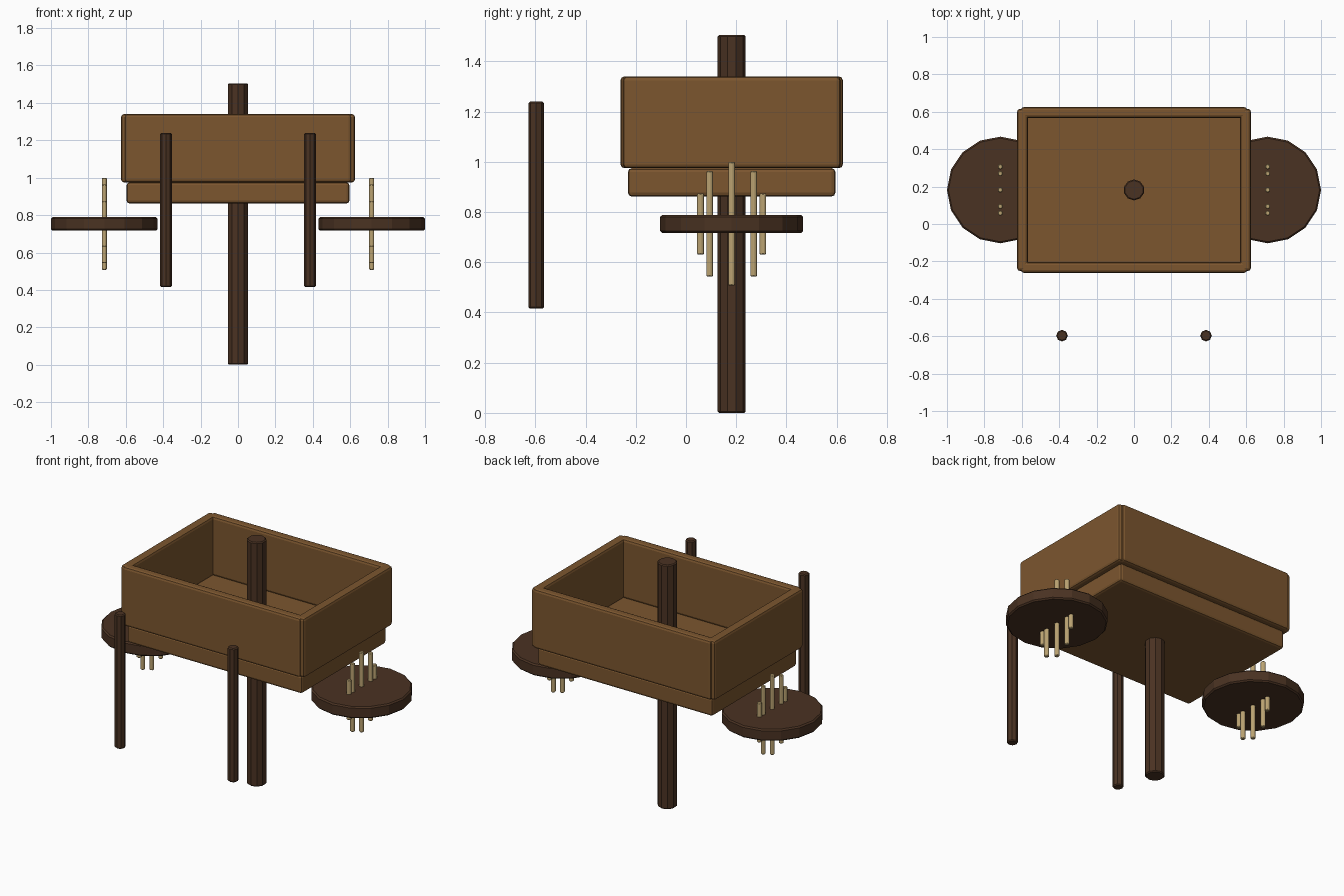
import bpy, math

if "Cube" in bpy.data.objects:
    bpy.data.objects.remove(bpy.data.objects["Cube"])

def mat(name, rgb):
    m = bpy.data.materials.new(name)
    m.diffuse_color = (*rgb, 1)
    m.use_nodes = True
    m.node_tree.nodes["Principled BSDF"].inputs["Base Color"].default_value = m.diffuse_color
    return m

WOOD = mat("warm wood", (0.20, 0.093, 0.028))
DARK = mat("dark wood", (0.068, 0.032, 0.016))
TAN = mat("pale wood", (0.50, 0.37, 0.17))
CY = 0.182      # y of the cart body and axle
WZ = 0.753      # wheel height

def finish(name, m, bevel, segments):
    o = bpy.context.object
    o.name = name
    o.data.materials.append(m)
    b = o.modifiers.new("bevel", "BEVEL")
    b.width, b.segments, b.limit_method = bevel, segments, "ANGLE"
    b.angle_limit = math.radians(50)
    return o

def box(name, lo, hi, m, bevel=0.015):
    bpy.ops.mesh.primitive_cube_add(size=1, location=[(a + b) / 2 for a, b in zip(lo, hi)])
    o = bpy.context.object
    o.scale = [b - a for a, b in zip(lo, hi)]
    bpy.ops.object.transform_apply(location=False, rotation=False, scale=True)
    return finish(name, m, bevel, 2)

def rod(name, x, y, z0, z1, r, sides, m, bevel=0.006):
    bpy.ops.mesh.primitive_cylinder_add(vertices=sides, radius=r, depth=z1 - z0,
                                        location=(x, y, (z0 + z1) / 2))
    return finish(name, m, bevel, 1)

# Tray floor
box("tray_floor", (-0.595, CY - 0.413, 0.862), (0.595, CY + 0.413, 0.975), WOOD)

# Tray walls: front/back and left/right planks overlapping at the corners
for s, end, side in ((-1, "front", "left"), (1, "back", "right")):
    y = CY + s * 0.414
    box(end + "_wall", (-0.605, y - 0.029, 0.975), (0.605, y + 0.029, 1.34), WOOD)
    x = s * 0.596
    box(side + "_wall", (x - 0.029, CY - 0.433, 0.975), (x + 0.029, CY + 0.433, 1.34), WOOD)

# Upright axle through the tray
rod("axle", 0, CY, 0, 1.505, 0.056, 10, DARK)

# Handles, wheels and spokes on both sides
for s, side in ((-1, "left"), (1, "right")):
    rod(side + "_handle", s * 0.385, -0.597, 0.415, 1.24, 0.031, 8, DARK)
    rod(side + "_wheel", s * 0.715, CY, WZ - 0.036, WZ + 0.036, 0.285, 16, DARK, 0.008)
    for i in range(8):
        a = i * math.pi / 4
        y, z = CY + 0.124 * math.cos(a), WZ + 0.124 * math.sin(a)
        rod(f"{side}_spoke_{i + 1}", s * 0.715, y, z - 0.122, z + 0.122, 0.0155, 6, TAN, 0.004)
